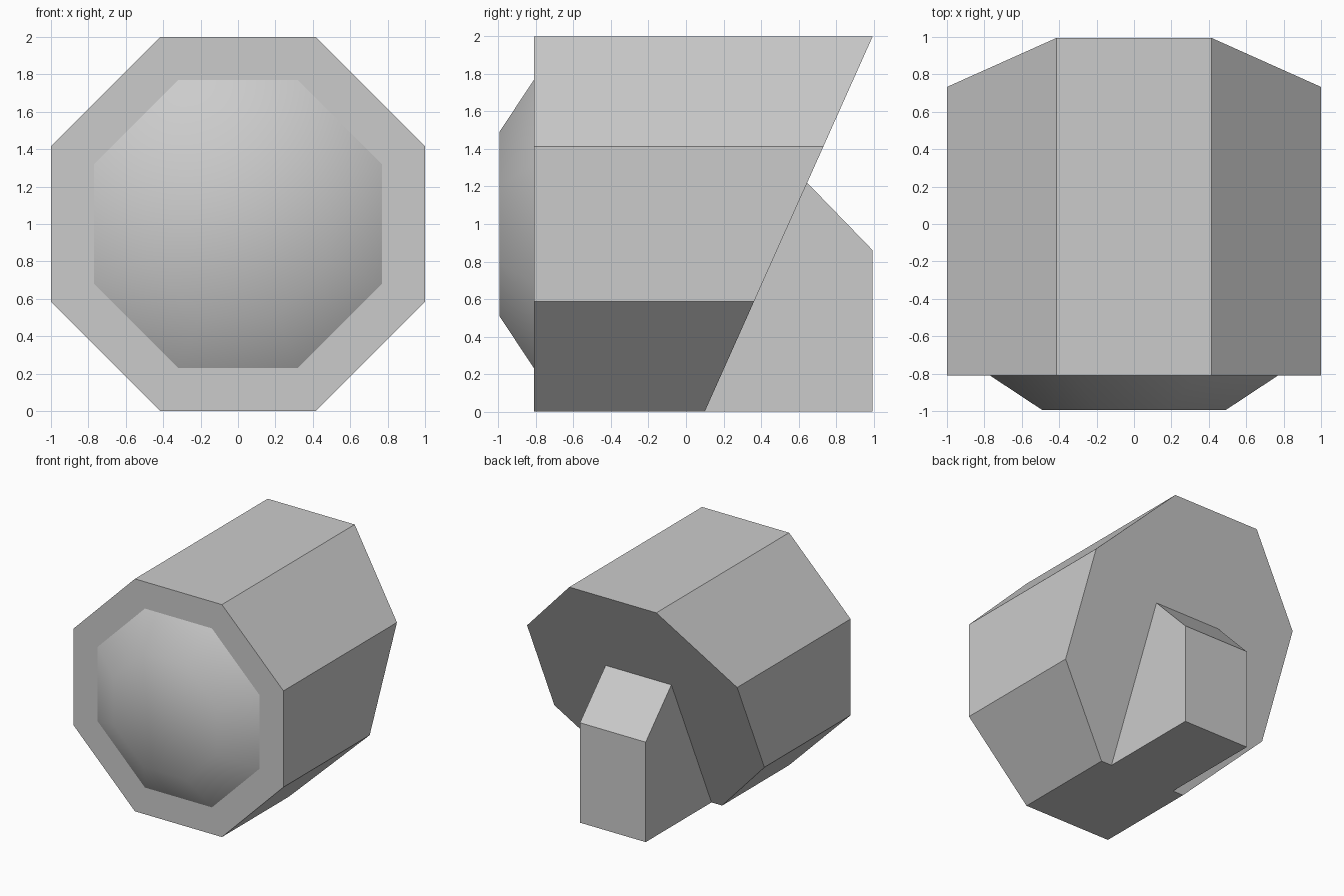
import bpy, bmesh, math

if "Cube" in bpy.data.objects:
    bpy.data.objects.remove(bpy.data.objects["Cube"])

FRONT, FACE, BACK = -0.995, -0.81, 0.995
FOOT_Y = 0.10  # where the slanted back meets the ground


def back_y(z):
    """Depth of the slanted back plane at height z."""
    return FOOT_Y + (BACK - FOOT_Y) * z / 2


def octagon(apothem, depth):
    """Octagon facing y, centred at z = 1; depth gives y from z."""
    r = apothem / math.cos(math.pi / 8)
    pts = []
    for i in range(8):
        a = math.pi / 8 + i * math.pi / 4
        z = 1 + r * math.sin(a)
        pts.append((r * math.cos(a), depth(z), z))
    return pts


def loft(name, ring_a, ring_b, cap_a=True, cap_b=True, smooth=False):
    """Join two matching rings with side faces and optional caps."""
    bm = bmesh.new()
    a = [bm.verts.new(p) for p in ring_a]
    b = [bm.verts.new(p) for p in ring_b]
    n = len(a)
    for i in range(n):
        j = (i + 1) % n
        bm.faces.new((a[i], a[j], b[j], b[i]))
    if cap_a:
        bm.faces.new(a[::-1])
    if cap_b:
        bm.faces.new(b)
    bmesh.ops.recalc_face_normals(bm, faces=bm.faces)
    for f in bm.faces:
        f.smooth = smooth
    mesh = bpy.data.meshes.new(name)
    bm.to_mesh(mesh)
    bm.free()
    obj = bpy.data.objects.new(name, mesh)
    bpy.context.collection.objects.link(obj)
    return obj


# Octagonal housing with a slanted back
loft("housing", octagon(1, lambda z: FACE), octagon(1, back_y))

# Smooth bulging lens on the front face
loft("lens", octagon(0.49, lambda z: FRONT), octagon(0.77, lambda z: FACE),
     cap_b=False, smooth=True)

# Rear support block, its profile fitted to the slanted back
profile = [(FOOT_Y, 0), (BACK, 0), (BACK, 0.86), (back_y(1.22), 1.22)]
loft("rear_support", [(-0.313, y, z) for y, z in profile],
     [(0.313, y, z) for y, z in profile])
